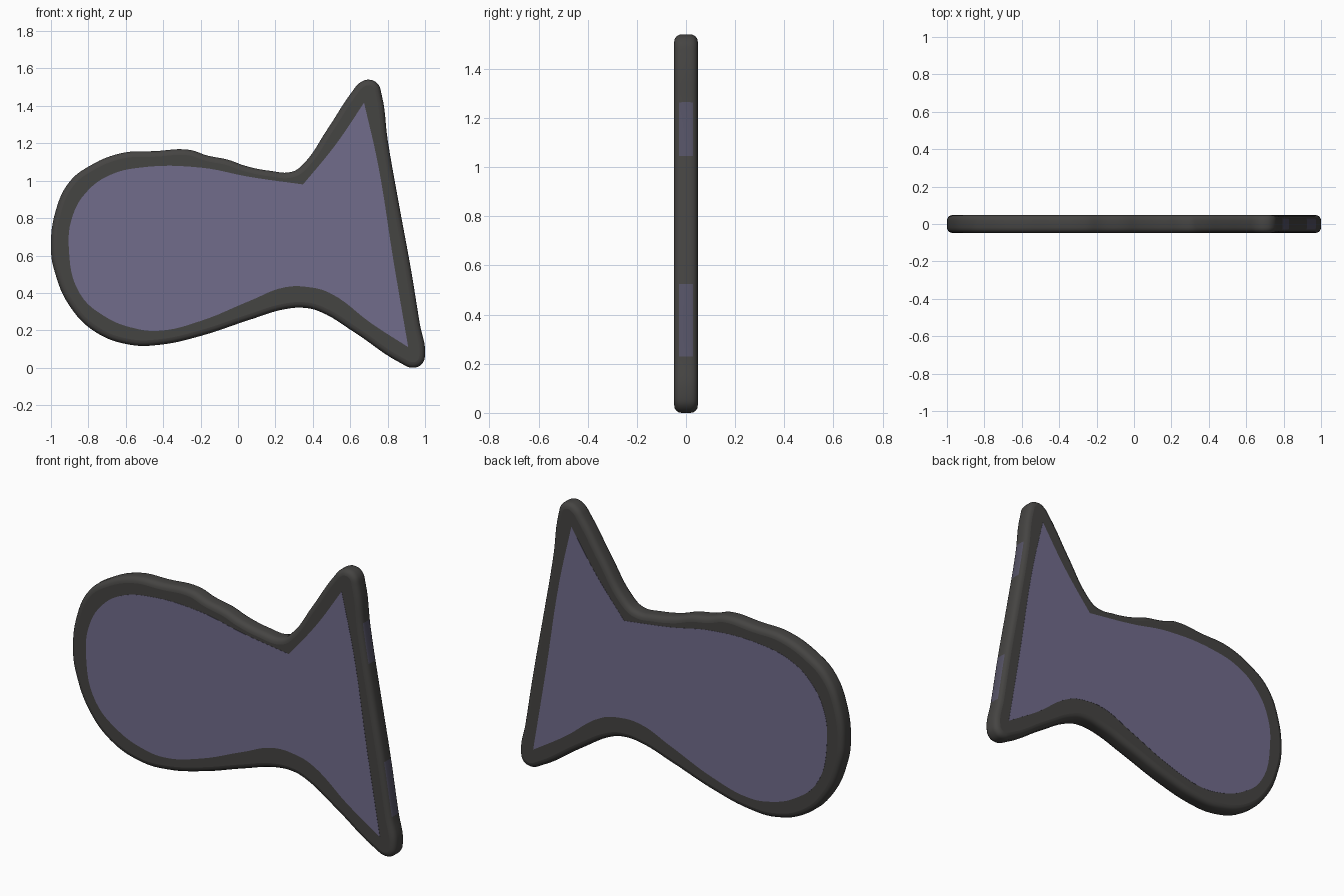
import bpy
from math import pi

if "Cube" in bpy.data.objects:
    bpy.data.objects.remove(bpy.data.objects["Cube"])


def material(name, color):
    mat = bpy.data.materials.new(name)
    mat.diffuse_color = (*color, 1)
    mat.use_nodes = True
    mat.node_tree.nodes["Principled BSDF"].inputs["Base Color"].default_value = mat.diffuse_color
    return mat


def slab(name, points, mat, extrude, bevel, sharp=()):
    """Smooth closed x/z outline turned into a slab standing in the xz plane."""
    curve = bpy.data.curves.new(name, 'CURVE')
    curve.dimensions = '2D'
    curve.fill_mode = 'BOTH'
    curve.extrude = extrude
    curve.bevel_depth = bevel
    curve.bevel_resolution = 3
    curve.offset = -bevel          # keep the silhouette on the traced outline
    curve.resolution_u = 6
    spline = curve.splines.new('BEZIER')
    spline.bezier_points.add(len(points) - 1)
    spline.use_cyclic_u = True
    for i, (bp, (x, z)) in enumerate(zip(spline.bezier_points, points)):
        bp.co = (x, z, 0)
        kind = 'VECTOR' if i in sharp else 'AUTO'
        bp.handle_left_type = bp.handle_right_type = kind
    obj = bpy.data.objects.new(name, curve)
    bpy.context.collection.objects.link(obj)
    obj.rotation_euler.x = pi / 2
    curve.materials.append(mat)
    bpy.ops.object.select_all(action='DESELECT')
    obj.select_set(True)
    bpy.context.view_layer.objects.active = obj
    bpy.ops.object.convert(target='MESH')
    obj = bpy.context.object
    bpy.ops.object.transform_apply(location=False, rotation=True, scale=False)
    bpy.ops.object.shade_smooth_by_angle(angle=pi / 5)
    return obj


dark = material("charcoal", (0.06, 0.058, 0.055))
purple = material("dusty_purple", (0.165, 0.15, 0.26))
dim_purple = material("dim_purple", (0.09, 0.085, 0.13))

# Fish-shaped body with a dark rounded rim
outline = [
    (-1, .63), (-.973, .845), (-.90, .995), (-.80, 1.075), (-.62, 1.148),
    (-.445, 1.158), (-.26, 1.165), (-.166, 1.135), (-.053, 1.112), (.037, 1.08),
    (.17, 1.053), (.29, 1.048), (.345, 1.085), (.48, 1.278), (.61, 1.476),
    (.652, 1.524), (.70, 1.54), (.746, 1.519), (.768, 1.46), (.80, 1.22),
    (.861, .872), (.925, .524), (.973, .23), (1, .076), (.984, .021),
    (.936, 0), (.866, .027), (.626, .187), (.438, .3), (.358, .32),
    (.25, .313), (.064, .257), (-.2, .17), (-.417, .123), (-.578, .123),
    (-.765, .193), (-.90, .33), (-.98, .513)]
body = slab("fish_rim", outline, dark, 0.018, 0.03)

# Faint purple patches along the outer edge of the tail
body.data.materials.append(dim_purple)
for face in body.data.polygons:
    c = face.center
    if face.normal.x > .9 and abs(c.y) < .035 and (1.03 < c.z < 1.28 or .25 < c.z < .5):
        face.material_index = 1

# Purple panel showing on both flat sides
inner = [
    (-.904, .63), (-.882, .818), (-.80, .95), (-.685, 1.03), (-.524, 1.07),
    (-.2, 1.07), (.064, 1.02), (.348, .98), (.52, 1.19), (.674, 1.417),
    (.749, 1.086), (.83, .58), (.91, .11), (.716, .235), (.49, .40),
    (.385, .43), (.25, .43), (.064, .358), (-.2, .25), (-.417, .198),
    (-.55, .21), (-.71, .273), (-.845, .396)]
slab("fish_panel", inner, purple, 0.049, 0, sharp=(7, 9, 12))
